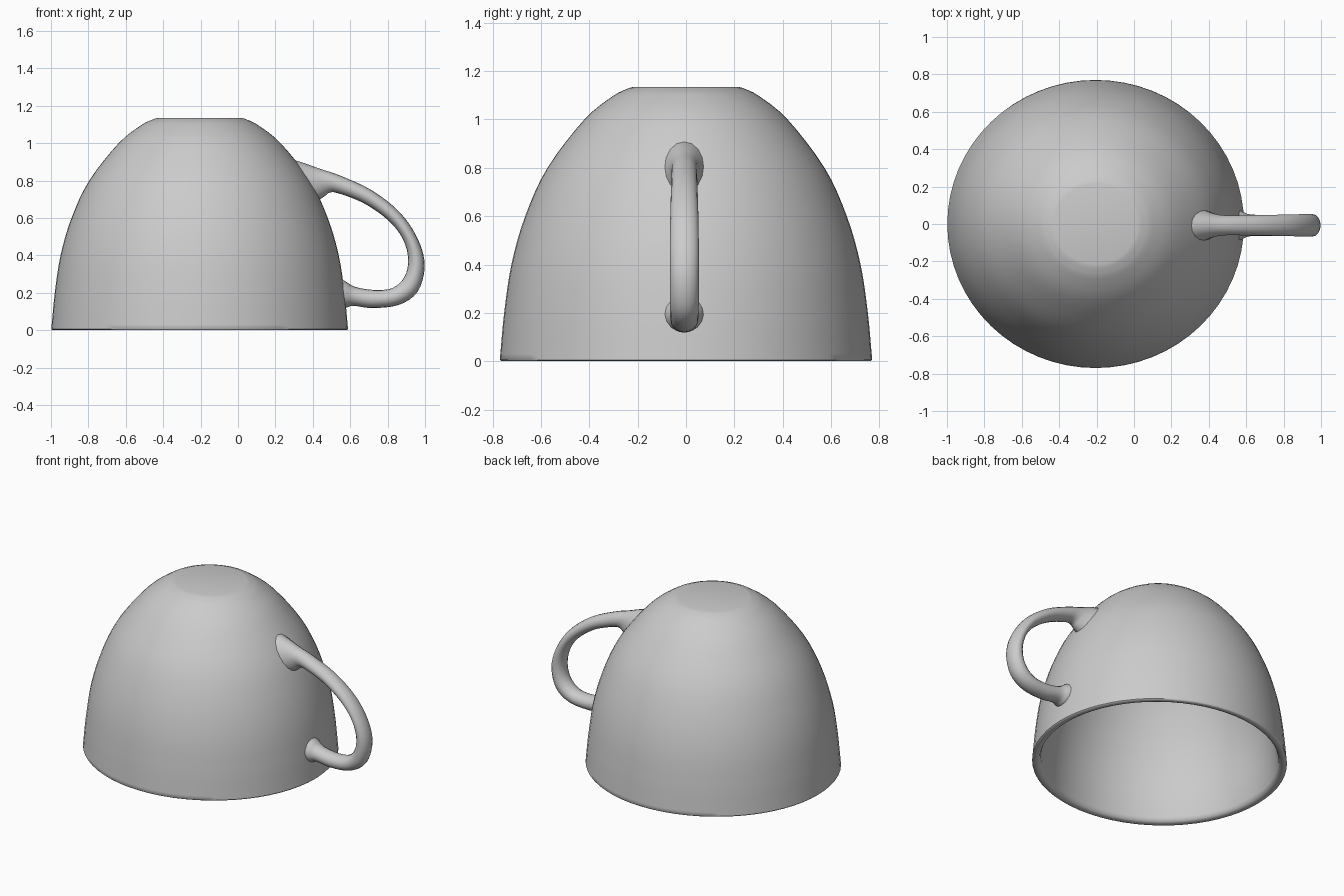
import bpy, bmesh, math
from mathutils import Vector

if "Cube" in bpy.data.objects:
    bpy.data.objects.remove(bpy.data.objects["Cube"])

CX = -0.205          # cup axis
SX = 1.03            # cup is slightly wider along x


def spline(pts, steps):
    """Catmull-Rom interpolation through tuples of any length."""
    pts = [Vector(p) for p in pts]
    ext = [pts[0] * 2 - pts[1]] + pts + [pts[-1] * 2 - pts[-2]]
    out = []
    for a, b, c, d in zip(ext, ext[1:], ext[2:], ext[3:]):
        for k in range(steps):
            t = k / steps
            out.append(0.5 * (2 * b + (c - a) * t + (2 * a - 5 * b + 4 * c - d) * t * t
                              + (3 * b - a - 3 * c + d) * t ** 3))
    return out + [pts[-1]]


def loft(name, rings, angle):
    """Skin closed rings of points, capping both ends."""
    bm = bmesh.new()
    loops = [[bm.verts.new(p) for p in ring] for ring in rings]
    n = len(loops[0])
    for a, b in zip(loops, loops[1:]):
        for i in range(n):
            j = (i + 1) % n
            bm.faces.new((a[i], a[j], b[j], b[i]))
    bm.faces.new(loops[0][::-1])
    bm.faces.new(loops[-1])
    bmesh.ops.recalc_face_normals(bm, faces=bm.faces)
    me = bpy.data.meshes.new(name)
    bm.to_mesh(me)
    bm.free()
    ob = bpy.data.objects.new(name, me)
    bpy.context.collection.objects.link(ob)
    bpy.ops.object.select_all(action='DESELECT')
    ob.select_set(True)
    bpy.context.view_layer.objects.active = ob
    bpy.ops.object.shade_smooth_by_angle(angle=math.radians(angle))
    return ob


# Upturned cup: (radius, z) from the outer base, down to the rim and up inside
outer = spline([(0.235, 1.13), (0.30, 1.098), (0.42, 1.0), (0.573, 0.8), (0.665, 0.6),
                (0.722, 0.4), (0.752, 0.2), (0.768, 0.03)], 4)
rim = [(0.77, 0.006), (0.764, 0.0), (0.742, 0.0), (0.726, 0.008), (0.717, 0.03)]
inner = spline([(0.70, 0.2), (0.67, 0.4), (0.612, 0.6), (0.522, 0.8), (0.37, 0.985),
                (0.25, 1.065), (0.18, 1.075)], 4)
profile = [(0.215, 1.135)] + [tuple(p) for p in outer] + rim + [tuple(p) for p in inner]
SEG = 64
cup = [[(CX + SX * r * math.cos(a), r * math.sin(a), z)
        for a in (2 * math.pi * i / SEG for i in range(SEG))] for r, z in profile]
loft("cup_body", cup, 50)

# Handle: outer edge x, z, inner edge x, z, half width; flared into the wall
stations = [(0.28, 0.915, 0.425, 0.69, 0.09),
            (0.355, 0.893, 0.462, 0.715, 0.068),
            (0.44, 0.862, 0.49, 0.735, 0.055),
            (0.55, 0.825, 0.535, 0.732, 0.053),
            (0.72, 0.745, 0.67, 0.68, 0.055),
            (0.87, 0.625, 0.80, 0.59, 0.058),
            (0.965, 0.48, 0.88, 0.49, 0.06),
            (0.998, 0.34, 0.91, 0.38, 0.06),
            (0.96, 0.205, 0.89, 0.285, 0.06),
            (0.86, 0.135, 0.825, 0.225, 0.058),
            (0.72, 0.118, 0.725, 0.215, 0.056),
            (0.62, 0.13, 0.625, 0.232, 0.058),
            (0.585, 0.122, 0.58, 0.258, 0.072),
            (0.56, 0.115, 0.55, 0.275, 0.085)]
rings = []
for ox, oz, ix, iz, w in spline(stations, 4):
    ring = []
    for k in range(16):
        a = 2 * math.pi * k / 16
        t = 0.5 + 0.5 * math.cos(a)
        ring.append((ix + (ox - ix) * t, -0.007 + w * math.sin(a), iz + (oz - iz) * t))
    rings.append(ring)
loft("handle", rings, 60)
